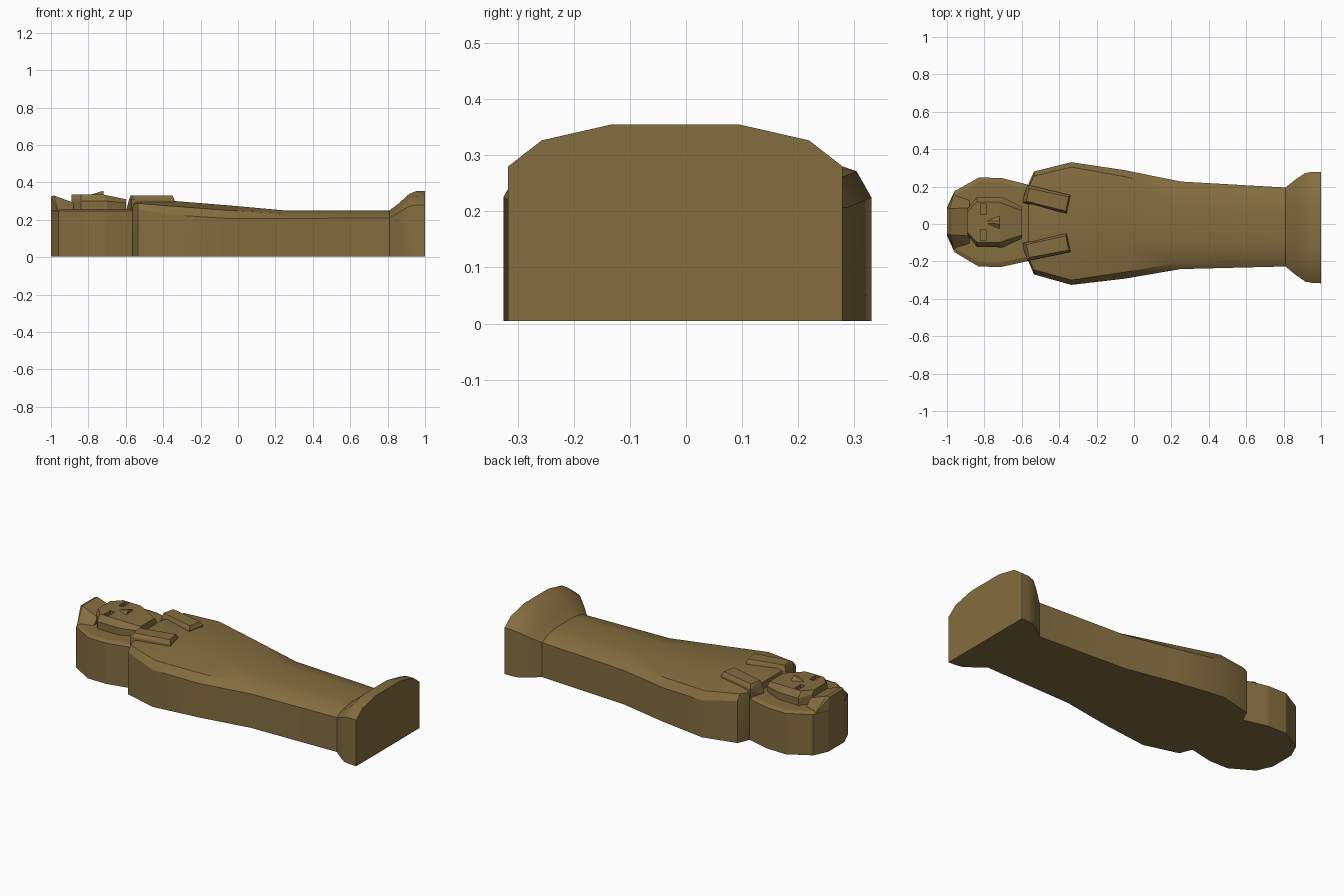
import bpy, bmesh

if "Cube" in bpy.data.objects:
    bpy.data.objects.remove(bpy.data.objects["Cube"])

gold = bpy.data.materials.new("aged_gold")
gold.diffuse_color = (0.23, 0.155, 0.05, 1)
gold.use_nodes = True
gold.node_tree.nodes["Principled BSDF"].inputs["Base Color"].default_value = gold.diffuse_color
Z0 = 0.005


def place(x, y, z):
    # the whole piece lies very slightly askew
    return (x, y - 0.016 * x - 0.003, z)


def finish(name, bm, smooth=None):
    bmesh.ops.recalc_face_normals(bm, faces=bm.faces)
    me = bpy.data.meshes.new(name)
    bm.to_mesh(me)
    bm.free()
    ob = bpy.data.objects.new(name, me)
    bpy.context.collection.objects.link(ob)
    me.materials.append(gold)
    if smooth:
        bpy.ops.object.select_all(action='DESELECT')
        ob.select_set(True)
        bpy.context.view_layer.objects.active = ob
        bpy.ops.object.shade_smooth_by_angle(angle=smooth)
    return ob


def hull(name, points):
    bm = bmesh.new()
    for p in points:
        bm.verts.new(place(*p))
    res = bmesh.ops.convex_hull(bm, input=bm.verts[:])
    bmesh.ops.delete(bm, geom=[v for v in bm.verts if not v.link_faces], context='VERTS')
    bmesh.ops.dissolve_limit(bm, angle_limit=0.01, verts=bm.verts, edges=bm.edges)
    return finish(name, bm)


def mirror(points):
    return points + [(x, -y, z) for x, y, z in points]


def loft(name, sections):
    # each section: x, half width, side height, top height, shoulder ratio
    bm = bmesh.new()
    rings = []
    for x, w, zs, zt, k in sections:
        half = [(w, Z0), (w, zs), (k * w, zs + 0.62 * (zt - zs)), (0.38 * w, zt)]
        prof = half + [(-y, z) for y, z in reversed(half)]
        rings.append([bm.verts.new(place(x, y, z)) for y, z in prof])
    n = len(rings[0])
    for a, b in zip(rings, rings[1:]):
        for i in range(n):
            j = (i + 1) % n
            bm.faces.new((a[i], a[j], b[j], b[i]))
    bm.faces.new(rings[0])
    bm.faces.new(rings[-1])
    return finish(name, bm, 0.5)


# mummy-shaped case
loft("body", [
    (-0.565, 0.205, 0.255, 0.300, 0.90),
    (-0.535, 0.275, 0.255, 0.308, 0.91),
    (-0.335, 0.328, 0.225, 0.300, 0.92),
    (-0.05, 0.290, 0.207, 0.277, 0.88),
    (0.25, 0.234, 0.207, 0.250, 0.84),
    (0.81, 0.211, 0.210, 0.250, 0.80),
])

# flared foot end
loft("foot_end", [
    (0.81, 0.211, 0.210, 0.250, 0.80),
    (0.86, 0.252, 0.240, 0.288, 0.80),
    (0.915, 0.290, 0.272, 0.338, 0.80),
    (0.955, 0.297, 0.280, 0.354, 0.80),
    (1.0, 0.298, 0.280, 0.355, 0.80),
])

# headdress block
outline = [(-1, 0.075), (-0.96, 0.163), (-0.83, 0.238), (-0.71, 0.238), (-0.55, 0.200)]
hull("headdress", mirror(
    [(x, y, z) for x, y in outline for z in (Z0, 0.248)]
    + [(-0.78 + (x + 0.78) * 0.93, y * 0.9, 0.258) for x, y in outline]))

# raised crown behind the face
hull("crown", mirror([
    (-1, 0.075, 0.24), (-0.96, 0.160, 0.24), (-0.88, 0.135, 0.24),
    (-0.985, 0.070, 0.33), (-1, 0.065, 0.325), (-0.88, 0.075, 0.292)]))

# face slab, sloping towards the chin
face = hull("face", mirror([
    (-0.89, 0.070, 0.24), (-0.84, 0.133, 0.24), (-0.70, 0.133, 0.24), (-0.60, 0.085, 0.24),
    (-0.89, 0.070, 0.315), (-0.84, 0.133, 0.300), (-0.70, 0.133, 0.300), (-0.60, 0.085, 0.290),
    (-0.89, 0.055, 0.335), (-0.84, 0.108, 0.335), (-0.72, 0.108, 0.335), (-0.60, 0.065, 0.310)]))

# nose
hull("nose", mirror([(-0.79, 0.006, 0.334), (-0.72, 0.038, 0.332),
                     (-0.72, 0.008, 0.355), (-0.72, 0.0, 0.32)]))

for side, s in (("left", 1), ("right", -1)):
    # sunken eye
    cutter = hull(side + "_eye_cutter", [
        (x, s * y, z) for x in (-0.82, -0.79) for y in (0.04, 0.098) for z in (0.315, 0.36)])
    cutter.hide_render = True
    cutter.hide_viewport = True
    cut = face.modifiers.new(side + "_eye", 'BOOLEAN')
    cut.operation = 'DIFFERENCE'
    cut.solver = 'EXACT'
    cut.object = cutter

    # headdress lappet lying on the chest
    hull(side + "_lappet", [(x, s * y, z) for x, y, z in (
        (-0.57, 0.203, 0.24), (-0.34, 0.152, 0.24), (-0.36, 0.053, 0.24), (-0.60, 0.108, 0.24),
        (-0.57, 0.203, 0.308), (-0.34, 0.152, 0.308), (-0.36, 0.053, 0.308), (-0.585, 0.108, 0.300),
        (-0.56, 0.185, 0.329), (-0.35, 0.142, 0.329), (-0.365, 0.066, 0.329), (-0.575, 0.116, 0.329))])
